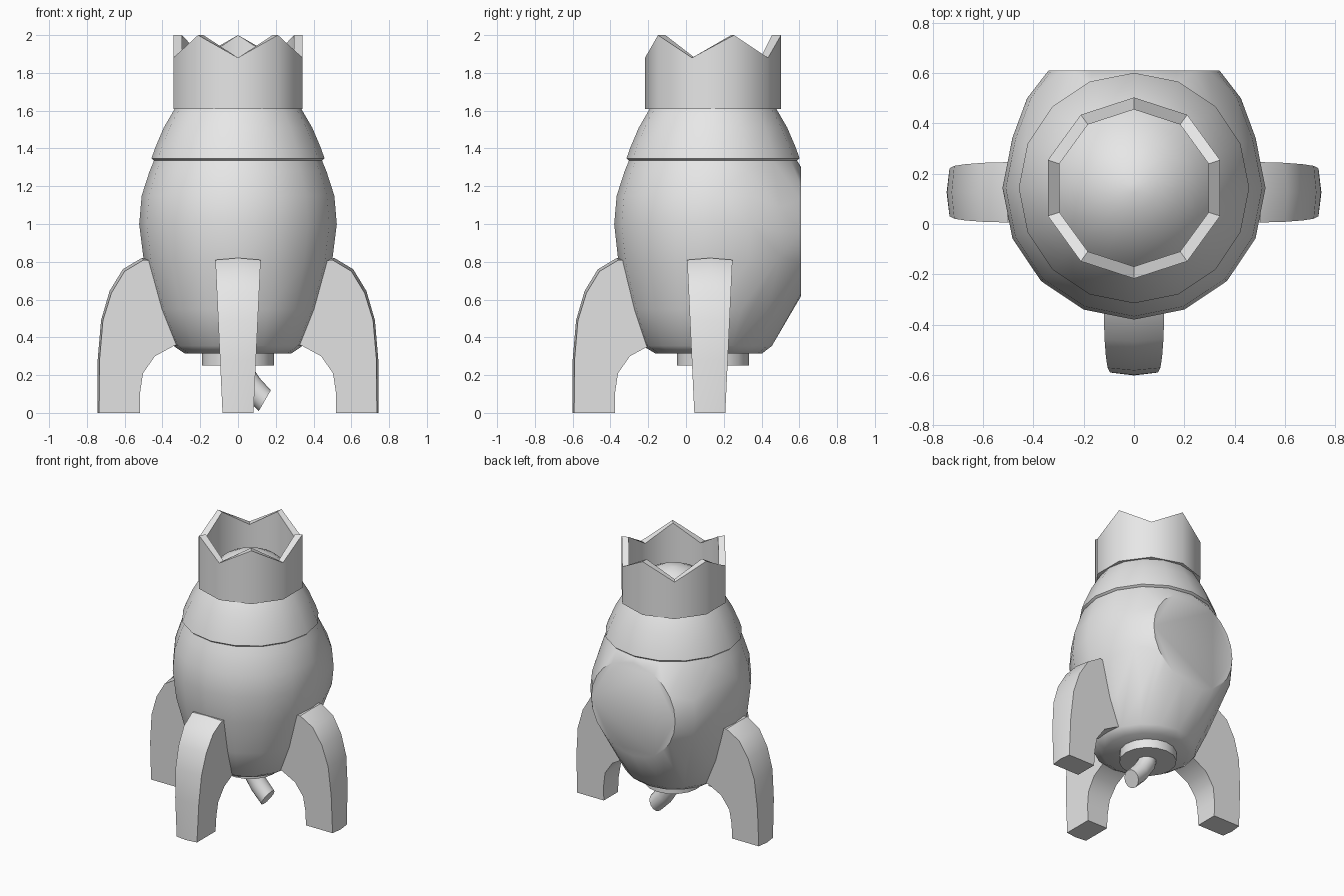
import bpy, bmesh, math
from mathutils import Vector

cube = bpy.data.objects.get("Cube")
if cube:
    bpy.data.objects.remove(cube, do_unlink=True)

AXIS_Y = 0.143      # rocket axis

grey = bpy.data.materials.new("plain grey")
grey.use_nodes = True
grey.diffuse_color = (0.8, 0.8, 0.8, 1)
grey.node_tree.nodes["Principled BSDF"].inputs["Base Color"].default_value = (0.8, 0.8, 0.8, 1)


def finish(name, bm, angle=40):
    bmesh.ops.recalc_face_normals(bm, faces=bm.faces)
    me = bpy.data.meshes.new(name)
    bm.to_mesh(me)
    bm.free()
    ob = bpy.data.objects.new(name, me)
    bpy.context.collection.objects.link(ob)
    me.materials.append(grey)
    bpy.ops.object.select_all(action='DESELECT')
    ob.select_set(True)
    bpy.context.view_layer.objects.active = ob
    bpy.ops.object.shade_smooth_by_angle(angle=math.radians(angle))
    return ob


def circle(r, z, n, cy=AXIS_Y):
    return [Vector((r * math.cos(2 * math.pi * i / n), cy + r * math.sin(2 * math.pi * i / n), z))
            for i in range(n)]


def loft(bm, rings, caps=True, closed=False):
    """Bridge equal point rings with quads, with end caps or closed into a loop."""
    vs = [[bm.verts.new(p) for p in ring] for ring in rings]
    n = len(vs[0])
    pairs = list(zip(vs, vs[1:])) + ([(vs[-1], vs[0])] if closed else [])
    for a, b in pairs:
        for i in range(n):
            j = (i + 1) % n
            bm.faces.new((a[i], a[j], b[j], b[i]))
    if caps and not closed:
        bm.faces.new(vs[0][::-1])
        bm.faces.new(vs[-1])


# Body: egg-shaped rings, flattened at the back into a round mounting disc
bm = bmesh.new()
BACK = 0.61
body_rings = [(0.315, 0.283, 0.12), (0.355, 0.342, 0.113), (0.55, 0.425, 0.13), (0.8, 0.498, 0.14),
              (1.0, 0.523, AXIS_Y), (1.15, 0.51, AXIS_Y), (1.28, 0.468, AXIS_Y), (1.335, 0.445, AXIS_Y)]
for z, r, cy in body_rings:
    for p in circle(r, z, 16, cy):
        bm.verts.new((p.x, min(p.y, BACK), p.z))
for i in range(24):
    a = 2 * math.pi * i / 24
    bm.verts.new((0.34 * math.cos(a), BACK, 0.96 + 0.34 * math.sin(a)))
for side in (-1, 1):
    for z, x in ((0.83, 0.41), (0.96, 0.425), (1.09, 0.41)):
        bm.verts.new((side * x, 0.5, z))
bmesh.ops.convex_hull(bm, input=bm.verts)
bmesh.ops.delete(bm, geom=[v for v in bm.verts if not v.link_faces], context='VERTS')
bmesh.ops.dissolve_limit(bm, angle_limit=0.02, verts=bm.verts, edges=bm.edges)
finish("body", bm)

# Nose: overlapping lip, tapering up to a dome inside the crown
bm = bmesh.new()
nose_profile = [(0.435, 1.328), (0.458, 1.347), (0.44, 1.40), (0.393, 1.51), (0.335, 1.61),
                (0.265, 1.70), (0.18, 1.775), (0.09, 1.82), (0.02, 1.835)]
loft(bm, [circle(r, z, 16) for r, z in nose_profile])
finish("nose", bm, 45)

# Crown: ten-sided ring with alternating points and valleys
bm = bmesh.new()


def crown_ring(r, zigzag):
    ring = []
    for i in range(10):
        a = math.radians(36 * i - 90)
        z = (2.0 if i % 2 else 1.88) if zigzag else 1.61
        ring.append((r * math.cos(a), AXIS_Y + r * math.sin(a), z))
    return ring


loft(bm, [crown_ring(0.36, False), crown_ring(0.36, True),
          crown_ring(0.312, True), crown_ring(0.312, False)], closed=True)
finish("crown", bm)

# Nozzle under the body
bm = bmesh.new()
loft(bm, [circle(0.19, z, 16) for z in (0.25, 0.33)])
finish("nozzle", bm)

# Fuse: short bent tube
bm = bmesh.new()
path = [Vector(p) for p in ((0, 0, 0.28), (0.02, 0, 0.215), (0.07, 0, 0.14), (0.142, 0, 0.065))]
dirs = [Vector((0.05, 0, -1)), Vector((0.45, 0, -0.9)), Vector((0.7, 0, -0.7)), Vector((0.86, 0, -0.5))]
rings = []
for p, d in zip(path, dirs):
    d.normalize()
    u, v = Vector((0, 1, 0)), Vector((0, 1, 0)).cross(d)
    c = p + Vector((0, AXIS_Y, 0))
    rings.append([c + 0.063 * (math.cos(t) * u + math.sin(t) * v)
                  for t in (2 * math.pi * i / 12 for i in range(12))])
loft(bm, rings)
finish("fuse", bm)

# Legs: curved fins, wider at the top, with a slightly crowned outer face
OUTER = [(0.735, 0), (0.733, 0.28), (0.715, 0.49), (0.67, 0.635), (0.60, 0.75), (0.50, 0.81)]
INNER = [(0.40, 0.80), (0.30, 0.37), (0.345, 0.352), (0.44, 0.30), (0.503, 0.21), (0.518, 0.11), (0.52, 0)]


def leg(name, centre, heading):
    out = Vector((math.cos(heading), math.sin(heading), 0))
    side = Vector((-out.y, out.x, 0))
    bm = bmesh.new()
    cols = []
    for s in (-1, 0, 1):
        col = []
        for k, (r, z) in enumerate(OUTER + INNER):
            bulge = 0.01 if s == 0 and k < len(OUTER) else 0
            lift = bulge if 2 < k < len(OUTER) else 0
            half = 0.082 + 0.047 * z
            col.append(Vector((*centre, z + lift)) + out * (r + bulge) + side * s * half)
        cols.append(col)
    loft(bm, cols)
    finish(name, bm, 32)


leg("front_leg", (0, AXIS_Y), -math.pi / 2)
leg("left_leg", (0, 0.126), 0)
leg("right_leg", (0, 0.126), math.pi)
